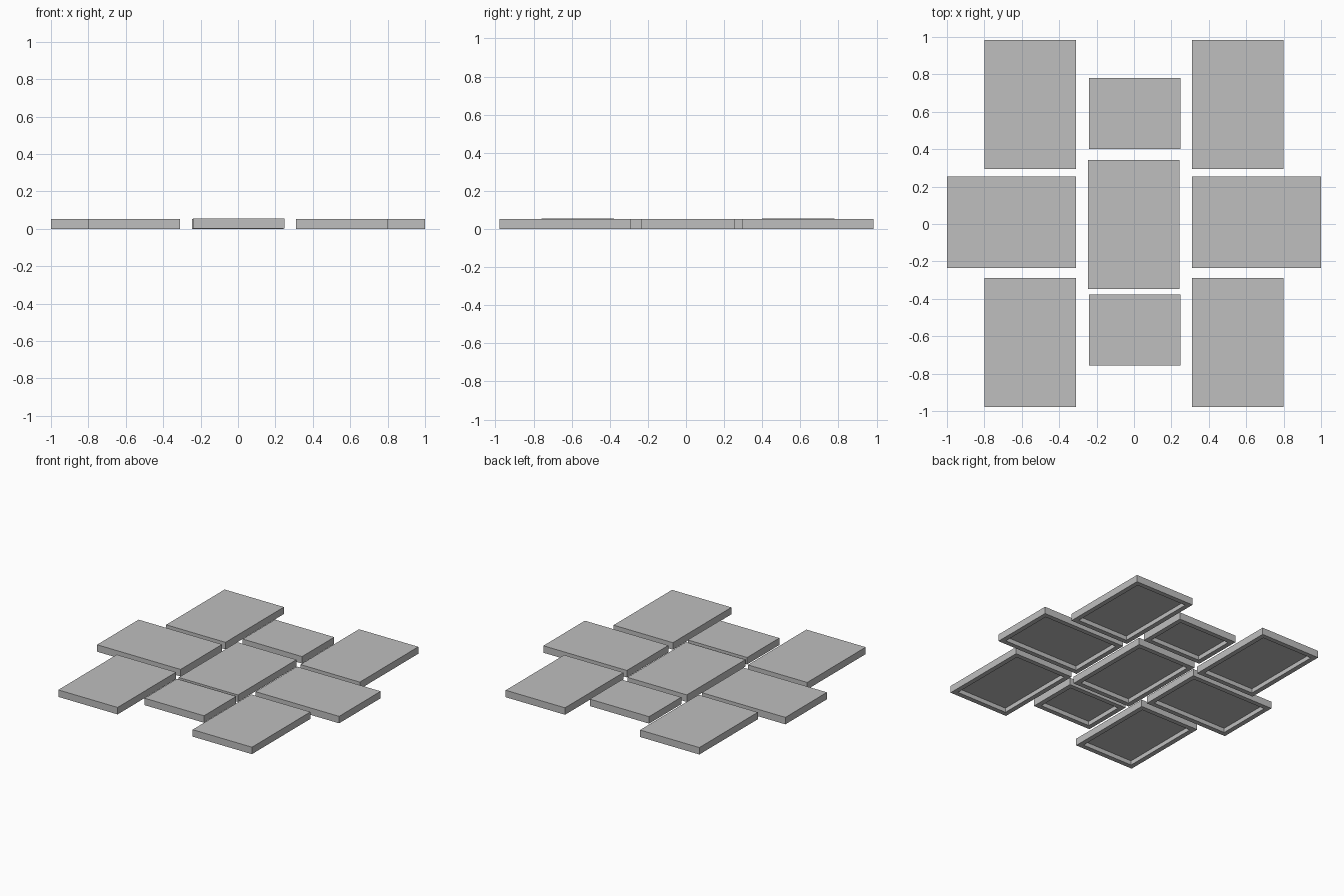
import bpy
import bmesh

RIM = 0.05      # width of the lip around the hollow underside
DEPTH = 0.032   # how far the underside is recessed

cube = bpy.data.objects.get("Cube")
if cube:
    bpy.data.objects.remove(cube, do_unlink=True)

grey = bpy.data.materials.new("light_grey")
grey.use_nodes = True
colour = (0.52, 0.52, 0.52, 1)
grey.diffuse_color = colour
grey.node_tree.nodes["Principled BSDF"].inputs["Base Color"].default_value = colour


def add_slab(name, x, y, width, length, base=0.0, height=0.052):
    """Thin rectangular slab with a sunken panel in its underside."""
    bm = bmesh.new()
    bmesh.ops.create_cube(bm, size=1)
    bmesh.ops.scale(bm, vec=(width, length, height), verts=bm.verts)
    bmesh.ops.translate(bm, vec=(0, 0, height / 2), verts=bm.verts)
    bm.normal_update()
    under = min(bm.faces, key=lambda f: f.normal.z)
    # Lip, then a straight-walled recess
    bmesh.ops.inset_region(bm, faces=[under], thickness=RIM)
    result = bmesh.ops.extrude_discrete_faces(bm, faces=[under])
    panel = result["faces"][0]
    bmesh.ops.translate(bm, vec=(0, 0, DEPTH), verts=panel.verts)
    bmesh.ops.recalc_face_normals(bm, faces=bm.faces)
    mesh = bpy.data.meshes.new(name)
    bm.to_mesh(mesh)
    bm.free()
    mesh.materials.append(grey)
    slab = bpy.data.objects.new(name, mesh)
    slab.location = (x, y, base)
    bpy.context.collection.objects.link(slab)


# Outer slabs: four tall corners and two wide sides
for side, sx in (("left", 1), ("right", -1)):
    add_slab(f"back_{side}_slab", sx * 0.555, 0.64, 0.49, 0.69)
    add_slab(f"front_{side}_slab", sx * 0.555, -0.633, 0.49, 0.69)
    add_slab(f"{side}_side_slab", sx * 0.655, 0.01, 0.69, 0.49)

# Middle column: one tall slab between two short ones
add_slab("centre_slab", -0.002, -0.002, 0.49, 0.69)
add_slab("back_short_slab", 0.004, 0.59, 0.49, 0.38, base=0.003)
add_slab("front_short_slab", 0.004, -0.567, 0.49, 0.38, base=0.003)
